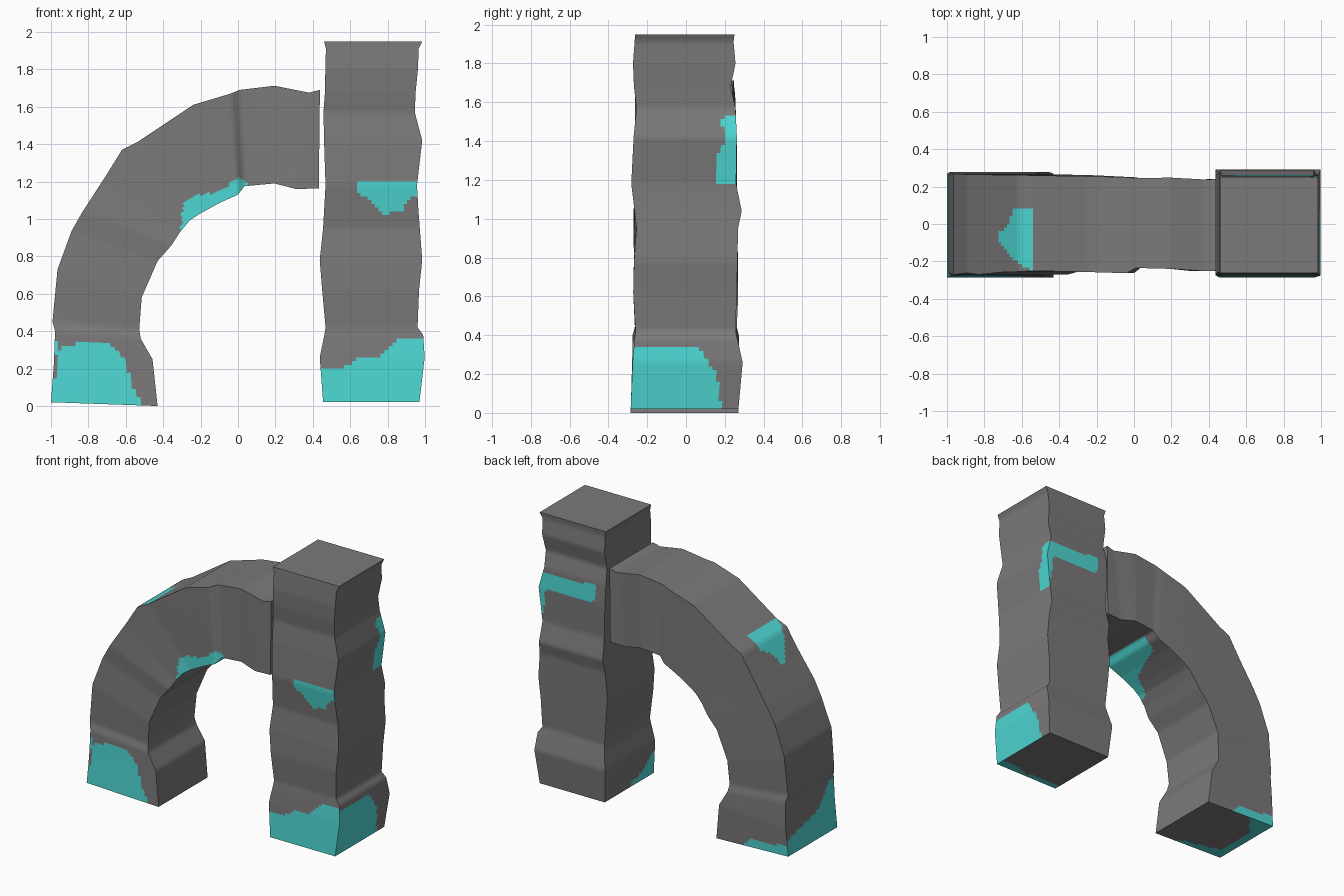
import bpy, bmesh, math
from mathutils import Vector


def material(name, rgb):
    m = bpy.data.materials.new(name)
    m.diffuse_color = (*rgb, 1.0)
    return m


STONE = material("warm grey stone", (0.2, 0.19, 0.193))
CYAN = material("cyan crystal", (0.075, 0.68, 0.65))
N = 26          # cells across each side
STEP = 0.02     # cell length along the block column


def inside(u, v, poly):
    hit = False
    for (x1, y1), (x2, y2) in zip(poly, poly[1:] + poly[:1]):
        if (y1 > v) != (y2 > v) and u < (x2 - x1) * (v - y1) / (y2 - y1) + x1:
            hit = not hit
    return hit


def column(name, rings, patches):
    """Square loft. Ring = outer x, outer z, inner x, inner z, front y, back y.
    Patch = side, (two axes), polygon of cyan colour on that side."""
    rows = []
    for a, b in zip(rings, rings[1:]):
        d = math.hypot((b[0] + b[2] - a[0] - a[2]) / 2, (b[1] + b[3] - a[1] - a[3]) / 2)
        k = max(1, round(d / STEP))
        rows += [[p + (q - p) * i / k for p, q in zip(a, b)] for i in range(k)]
    rows.append(list(rings[-1]))

    def point(r, s, t):     # s: outer to inner, t: front to back
        return Vector((r[0] + (r[2] - r[0]) * s, r[4] + (r[5] - r[4]) * t,
                       r[1] + (r[3] - r[1]) * s))

    cells = [i / N for i in range(N + 1)]
    grids = {
        "outer": [[point(r, 0, c) for c in cells] for r in rows],
        "inner": [[point(r, 1, c) for c in cells] for r in rows],
        "front": [[point(r, c, 0) for c in cells] for r in rows],
        "back": [[point(r, c, 1) for c in cells] for r in rows],
        "bottom": [[point(rows[0], c, e) for c in cells] for e in cells],
        "end": [[point(rows[-1], c, e) for c in cells] for e in cells],
    }
    bm = bmesh.new()
    for side, grid in grids.items():
        vs = [[bm.verts.new(p) for p in row] for row in grid]
        for i in range(len(vs) - 1):
            for j in range(N):
                f = bm.faces.new((vs[i][j], vs[i][j + 1], vs[i + 1][j + 1], vs[i + 1][j]))
                c = f.calc_center_median()
                f.material_index = int(any(
                    s == side and inside(c[ax[0]], c[ax[1]], poly) for s, ax, poly in patches))
    bmesh.ops.remove_doubles(bm, verts=bm.verts, dist=0.0005)
    bmesh.ops.recalc_face_normals(bm, faces=bm.faces)
    me = bpy.data.meshes.new(name)
    bm.to_mesh(me)
    bm.free()
    ob = bpy.data.objects.new(name, me)
    bpy.context.collection.objects.link(ob)
    me.materials.append(STONE)
    me.materials.append(CYAN)
    bpy.context.view_layer.objects.active = ob
    ob.select_set(True)
    bpy.ops.object.shade_smooth_by_angle(angle=math.radians(50))
    ob.select_set(False)


XY, XZ, YZ = (0, 1), (0, 2), (1, 2)

# upright pillar: z, left x, right x, front y, back y
pillar = [
    (0.02, 0.455, 0.97, -0.285, 0.27),
    (0.26, 0.437, 0.998, -0.275, 0.292),
    (0.38, 0.462, 0.99, -0.265, 0.265),
    (0.42, 0.468, 0.96, -0.26, 0.255),
    (0.62, 0.45, 0.968, -0.272, 0.262),
    (0.78, 0.437, 0.985, -0.268, 0.265),
    (0.95, 0.455, 0.972, -0.255, 0.268),
    (1.04, 0.46, 0.965, -0.265, 0.287),
    (1.18, 0.468, 0.957, -0.282, 0.258),
    (1.42, 0.46, 0.985, -0.27, 0.262),
    (1.57, 0.457, 0.945, -0.255, 0.255),
    (1.68, 0.465, 0.95, -0.268, 0.23),
    (1.80, 0.467, 0.962, -0.273, 0.255),
    (1.91, 0.47, 0.966, -0.265, 0.245),
    (1.95, 0.46, 0.985, -0.262, 0.25),
]
column("pillar", [(a, z, b, z, c, d) for z, a, b, c, d in pillar], [
    ("front", XZ, [(0.4, 0), (0.4, 0.21), (0.53, 0.19), (0.64, 0.25), (0.76, 0.26),
                   (0.86, 0.36), (1.1, 0.37), (1.1, 0)]),
    ("inner", YZ, [(-0.4, 0), (-0.4, 0.33), (-0.1, 0.35), (0.07, 0.33), (0.16, 0.2),
                   (0.18, 0.05), (0.18, 0)]),
    ("outer", YZ, [(-0.4, 0), (-0.4, 0.2), (-0.25, 0.18), (-0.15, 0.08), (-0.03, 0.05), (-0.03, 0)]),
    ("bottom", XY, [(0.4, -0.4), (0.4, -0.24), (0.75, -0.255), (0.85, -0.22), (1.1, -0.2), (1.1, -0.4)]),
    ("front", XZ, [(0.63, 1.14), (0.65, 1.2), (0.8, 1.205), (1.1, 1.19), (1.1, 1.14),
                   (0.92, 1.12), (0.88, 1.05), (0.77, 1.02), (0.72, 1.09)]),
    ("inner", YZ, [(0.15, 1.18), (0.4, 1.18), (0.4, 1.55), (0.22, 1.54), (0.18, 1.5),
                   (0.21, 1.42), (0.16, 1.32)]),
    ("back", XZ, [(0.53, 1.46), (0.54, 1.55), (0.75, 1.53), (1.1, 1.55), (1.1, 1.22),
                  (0.95, 1.24), (0.93, 1.42), (0.7, 1.42), (0.58, 1.42)]),
])

# curved half arch leaning on the pillar
arch = [
    (-1.0, 0.02, -0.43, 0.0, -0.285, 0.27),
    (-0.985, 0.22, -0.457, 0.25, -0.278, 0.278),
    (-0.978, 0.40, -0.52, 0.36, -0.275, 0.272),
    (-0.992, 0.45, -0.528, 0.41, -0.262, 0.26),
    (-0.965, 0.73, -0.515, 0.58, -0.27, 0.268),
    (-0.89, 0.935, -0.43, 0.775, -0.262, 0.265),
    (-0.83, 1.04, -0.355, 0.86, -0.27, 0.265),
    (-0.71, 1.225, -0.31, 0.93, -0.258, 0.262),
    (-0.62, 1.37, -0.26, 0.99, -0.255, 0.262),
    (-0.54, 1.41, -0.2, 1.03, -0.25, 0.26),
    (-0.24, 1.61, -0.1, 1.085, -0.257, 0.255),
    (-0.04, 1.67, 0.0, 1.13, -0.263, 0.25),
    (0.01, 1.69, 0.035, 1.175, -0.235, 0.245),
    (0.195, 1.712, 0.195, 1.19, -0.24, 0.248),
    (0.38, 1.675, 0.31, 1.16, -0.252, 0.238),
    (0.438, 1.69, 0.432, 1.163, -0.25, 0.24),
]
column("arch", arch, [
    ("front", XZ, [(-0.98, 0), (-0.98, 0.27), (-0.93, 0.32), (-0.8, 0.345), (-0.68, 0.33),
                   (-0.6, 0.25), (-0.57, 0.12), (-0.52, 0.03), (-0.52, 0)] + [(-1.1, 0), (-1.1, 0.4), (-0.97, 0.38), (-0.98, 0)]),
    ("outer", YZ, [(-0.4, 0), (-0.4, 0.4), (-0.22, 0.37), (-0.1, 0.22), (0.1, 0.17), (0.4, 0.1), (0.4, 0)]),
    ("back", XZ, [(-1.1, 0), (-1.1, 0.12), (-0.9, 0.08), (-0.7, 0.08), (-0.64, 0)]),
    ("bottom", XY, [(-1.1, -0.4), (-1.1, 0.4), (-0.68, 0.4), (-0.85, 0.2), (-0.94, 0.1), (-0.93, -0.2), (-0.6, -0.26), (-0.6, -0.4)]),
    ("front", XZ, [(-0.31, 0.9), (-0.295, 1.07), (-0.25, 1.12), (-0.12, 1.14), (0.0, 1.215),
                   (0.05, 1.2), (0.05, 1.1)]),
    ("inner", XY, [(-0.29, -0.4), (-0.27, -0.2), (-0.15, -0.14), (-0.09, 0.02), (-0.06, 0.14),
                   (0.035, 0.16), (0.04, -0.4)]),
    ("outer", XY, [(-0.535, -0.25), (-0.6, -0.23), (-0.7, -0.13), (-0.73, -0.06), (-0.67, 0.0),
                   (-0.65, 0.08), (-0.535, 0.09)]),
])
